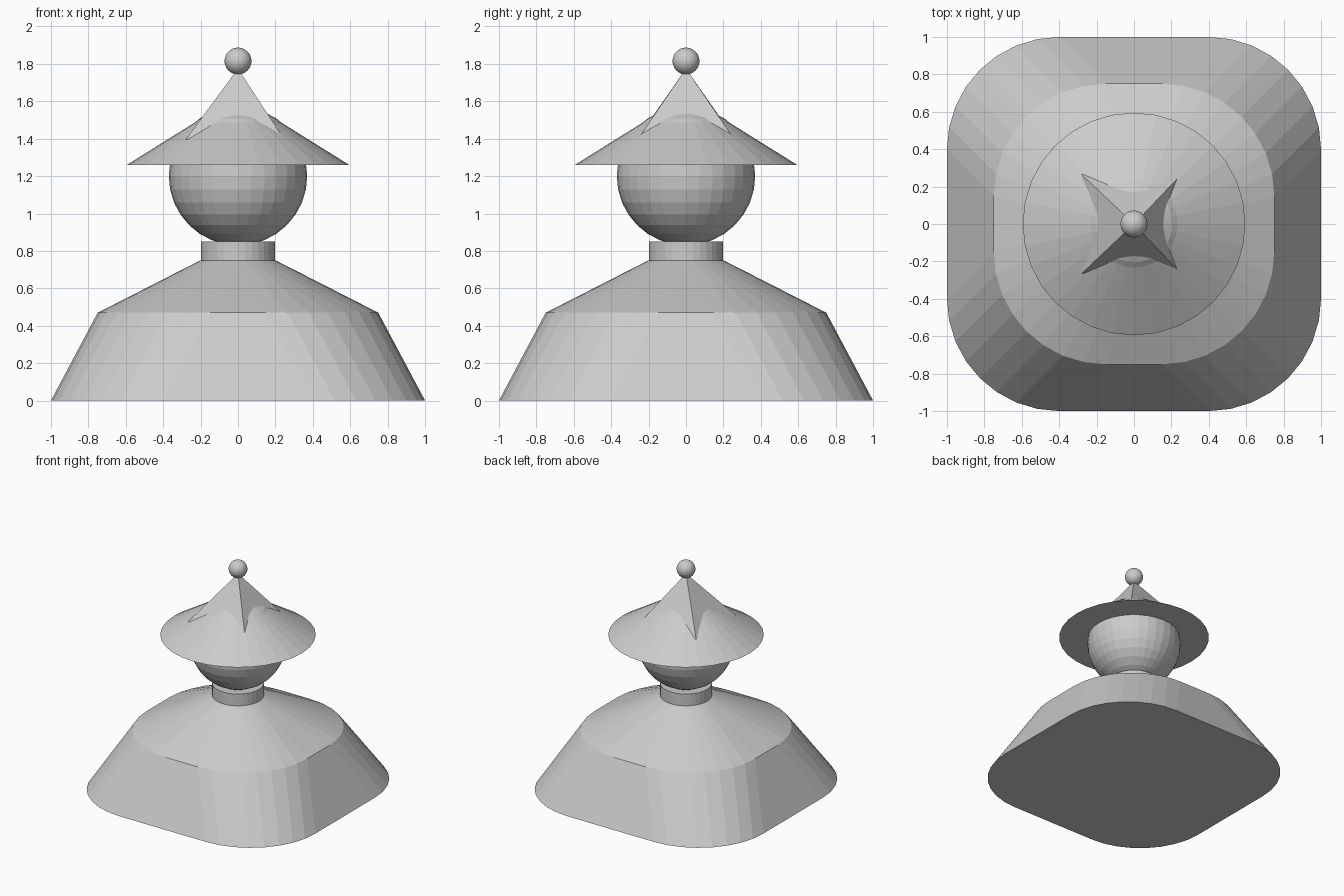
import bpy, bmesh, math

if "Cube" in bpy.data.objects:
    bpy.data.objects.remove(bpy.data.objects["Cube"])

grey = bpy.data.materials.new("light grey")
grey.diffuse_color = (0.6, 0.6, 0.6, 1)
grey.use_nodes = True
grey.node_tree.nodes["Principled BSDF"].inputs["Base Color"].default_value = grey.diffuse_color


def finish(name, bm):
    bmesh.ops.recalc_face_normals(bm, faces=bm.faces)
    mesh = bpy.data.meshes.new(name)
    bm.to_mesh(mesh)
    bm.free()
    mesh.materials.append(grey)
    obj = bpy.data.objects.new(name, mesh)
    bpy.context.collection.objects.link(obj)
    return obj


def rounded_square(half, radius, steps=8):
    c = half - radius
    pts = []
    for k, (sx, sy) in enumerate(((1, 1), (-1, 1), (-1, -1), (1, -1))):
        for i in range(steps + 1):
            a = math.pi / 2 * (k + i / steps)
            pts.append((sx * c + radius * math.cos(a), sy * c + radius * math.sin(a)))
    return pts


def cone(name, r1, r2, z1, z2, segments=32):
    bm = bmesh.new()
    bmesh.ops.create_cone(bm, cap_ends=True, segments=segments,
                          radius1=r1, radius2=r2, depth=z2 - z1)
    bmesh.ops.translate(bm, vec=(0, 0, (z1 + z2) / 2), verts=bm.verts)
    return finish(name, bm)


def ball(name, radius, z, u=32, v=16):
    bm = bmesh.new()
    bmesh.ops.create_uvsphere(bm, u_segments=u, v_segments=v, radius=radius)
    bmesh.ops.translate(bm, vec=(0, 0, z), verts=bm.verts)
    return finish(name, bm)


# Cloak-like body: rounded square lofted up to a round collar
bm = bmesh.new()
rings = []
for half, radius, z in ((1.0, 0.6, 0), (0.75, 0.6, 0.47), (0.2, 0.198, 0.75)):
    rings.append([bm.verts.new((x, y, z)) for x, y in rounded_square(half, radius)])
n = len(rings[0])
for low, high in zip(rings, rings[1:]):
    for i in range(n):
        j = (i + 1) % n
        bm.faces.new((low[i], low[j], high[j], high[i]))
bm.faces.new(rings[0])
bm.faces.new(rings[-1])
finish("body", bm)

# Neck and head
cone("neck", 0.197, 0.197, 0.74, 0.85)
ball("head", 0.37, 1.2)

# Wide conical hat
cone("hat_brim", 0.595, 0.0, 1.26, 1.63)

# Slightly lopsided four-sided peak, its corners resting on the brim
bm = bmesh.new()
base = [bm.verts.new(p) for p in ((-0.28, -0.265, 1.395), (0.23, -0.241, 1.422),
                                  (0.23, 0.241, 1.422), (-0.28, 0.265, 1.395))]
tip = bm.verts.new((0, 0, 1.775))
for i in range(4):
    bm.faces.new((base[i], base[(i + 1) % 4], tip))
bm.faces.new(base)
finish("hat_peak", bm)

# Round knob on top
ball("hat_knob", 0.072, 1.815)
